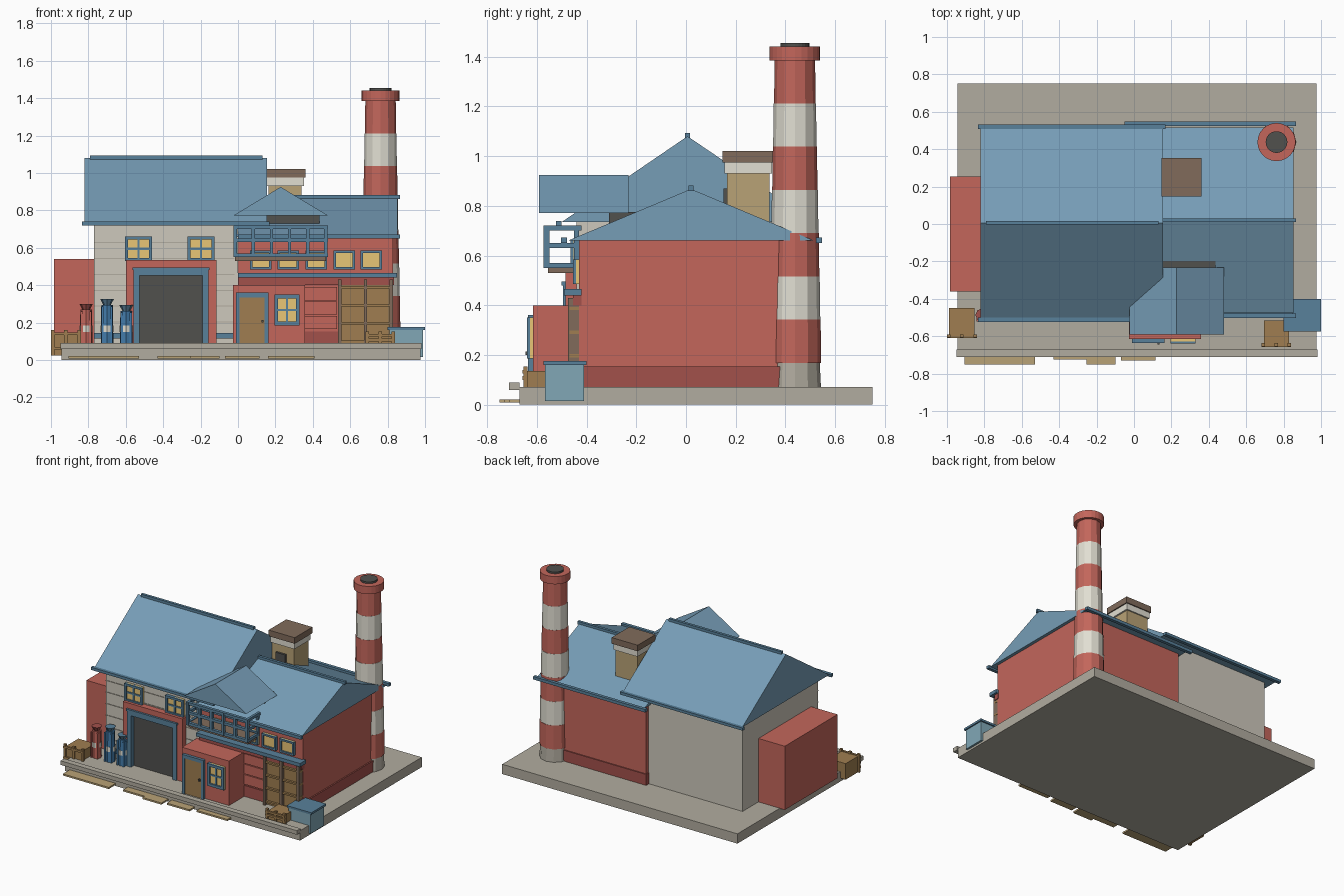
import bpy, bmesh, math

if "Cube" in bpy.data.objects:
    bpy.data.objects.remove(bpy.data.objects["Cube"])

MATS = {}
COLS = dict(blue=(0.46, 0.61, 0.71), trim=(0.35, 0.50, 0.60), red=(0.76, 0.40, 0.36),
            darkred=(0.63, 0.32, 0.30), beige=(0.80, 0.78, 0.73), white=(0.88, 0.87, 0.82),
            stone=(0.69, 0.67, 0.62), dark=(0.32, 0.32, 0.31), wood=(0.62, 0.49, 0.32),
            brown=(0.50, 0.42, 0.36), tan=(0.72, 0.63, 0.46), glass=(0.91, 0.77, 0.46),
            lightblue=(0.50, 0.65, 0.71), bottle=(0.27, 0.48, 0.66))


def mat(key):
    if key not in MATS:
        m = bpy.data.materials.new(key)
        m.diffuse_color = tuple(c ** 2.2 for c in COLS[key]) + (1,)
        m.use_nodes = True
        m.node_tree.nodes["Principled BSDF"].inputs["Base Color"].default_value = m.diffuse_color
        MATS[key] = m
    return MATS[key]


def mesh(name, bm, key):
    bmesh.ops.recalc_face_normals(bm, faces=bm.faces)
    me = bpy.data.meshes.new(name)
    bm.to_mesh(me)
    bm.free()
    me.materials.append(mat(key))
    ob = bpy.data.objects.new(name, me)
    bpy.context.collection.objects.link(ob)
    return ob


def box(name, x0, x1, y0, y1, z0, z1, key):
    bm = bmesh.new()
    bmesh.ops.create_cube(bm, size=1)
    for v in bm.verts:
        v.co = (x1 if v.co.x > 0 else x0, y1 if v.co.y > 0 else y0, z1 if v.co.z > 0 else z0)
    return mesh(name, bm, key)


def prism(name, profile, a, b, axis, key):
    """Extrude a (u, z) profile from a to b along x or y."""
    bm = bmesh.new()
    put = (lambda u, z, t: (t, u, z)) if axis == 'x' else (lambda u, z, t: (u, t, z))
    rings = [[bm.verts.new(put(u, z, t)) for u, z in profile] for t in (a, b)]
    n = len(profile)
    for r in rings:
        bm.faces.new(r)
    for i in range(n):
        j = (i + 1) % n
        bm.faces.new((rings[0][i], rings[0][j], rings[1][j], rings[1][i]))
    return mesh(name, bm, key)


def cone(name, x, y, z0, z1, r0, r1, key, n=12):
    bm = bmesh.new()
    bmesh.ops.create_cone(bm, cap_ends=True, segments=n, radius1=r0, radius2=r1, depth=z1 - z0)
    bmesh.ops.translate(bm, verts=bm.verts, vec=(x, y, (z0 + z1) / 2))
    return mesh(name, bm, key)


def window(name, x0, x1, z0, z1, y, w=0.016, cross=True):
    """Blue frame with lit panes, mounted on a front wall at y."""
    box(name + "_glass", x0, x1, y - 0.012, y + 0.01, z0, z1, 'glass')
    for s, (a, b) in enumerate(((x0, x0 + w), (x1 - w, x1))):
        box(f"{name}_jamb_{s}", a, b, y - 0.024, y, z0, z1, 'trim')
    for s, (a, b) in enumerate(((z0, z0 + w), (z1 - w, z1))):
        box(f"{name}_sill_{s}", x0, x1, y - 0.024, y, a, b, 'trim')
    if cross:
        cx, cz = (x0 + x1) / 2, (z0 + z1) / 2
        box(name + "_mullion", cx - .006, cx + .006, y - 0.019, y, z0, z1, 'trim')
        box(name + "_bar", x0, x1, y - 0.019, y, cz - .006, cz + .006, 'trim')


def crate(name, x0, x1, y0, y1, z0, z1):
    box(name, x0 + .012, x1 - .012, y0 + .012, y1, z0, z1 - .012, 'wood')
    for i in range(3):
        x = x0 + (x1 - x0 - .018) * i / 2
        box(f"{name}_post_{i}", x, x + .018, y0 + .003, y0 + .02, z0, z1 + .006, 'wood')
    for i, z in enumerate((z0 + .03, z1 - .022)):
        box(f"{name}_slat_{i}", x0, x1, y0, y0 + .015, z, z + .015, 'wood')


# Base slab, curb and stepping stones
box("base_slab", -.945, .975, -.67, .75, 0, .072, 'stone')
box("front_curb", -.95, .98, -.712, -.67, .06, .09, 'stone')
for i, (a, b, y) in enumerate(((-.905, -.53, -.75), (-.43, -.255, -.725), (-.255, -.10, -.75),
                               (-.07, .115, -.73), (.16, .41, -.71))):
    box(f"stepping_stone_{i}", a, b, y, -.6, .008, .02, 'tan')

# Hall with gabled roof
box("hall_walls", -.77, 0, -.44, .44, .07, .735, 'beige')
prism("hall_roof", [(-.5, .735), (.515, .735), (.006, 1.08)], -.82, .155, 'x', 'blue')
box("hall_ridge", -.79, .13, -.004, .016, 1.07, 1.093, 'trim')
for n, y in (("front", -.512), ("back", .52)):
    box(f"hall_eave_{n}", -.835, .168, y - .012, y + .012, .72, .74, 'trim')
for i in range(6):
    box(f"hall_siding_{i}", -.77, -.02, -.444, -.43, .2 + i * .085, .205 + i * .085, 'stone')
box("hall_skirting", -.77, -.02, -.455, -.43, .115, .145, 'trim')
for i, x in enumerate((-.605, -.27)):
    window(f"hall_window_{i}", x, x + .145, .53, .66, -.44)

# Large hall door with red surround and blue frame
for i, (a, b) in enumerate(((-.60, -.555), (-.16, -.115))):
    box(f"door_surround_side_{i}", a, b, -.485, -.43, .07, .535, 'red')
box("door_surround_top", -.60, -.115, -.485, -.43, .485, .535, 'red')
for i, x in enumerate((-.56, -.19)):
    box(f"door_frame_side_{i}", x, x + .033, -.495, -.43, .07, .485, 'trim')
box("door_frame_top", -.56, -.157, -.495, -.43, .452, .485, 'trim')
box("door_lintel", -.565, -.152, -.5, -.44, .48, .495, 'trim')
box("hall_door", -.53, -.19, -.46, -.43, .07, .455, 'dark')

# Side annex
box("side_annex", -.985, -.76, -.36, .255, .07, .54, 'red')

# Wing with gabled roof
box("wing_walls", 0, .83, -.43, .465, .07, .665, 'red')
box("wing_plinth", -.006, .84, -.437, .473, .07, .153, 'darkred')
prism("wing_roof", [(-.475, .66), (.515, .66), (.02, .868)], -.02, .853, 'x', 'blue')
box("wing_ridge", .0, .865, .01, .03, .86, .882, 'trim')
for n, a, y in (("front", 0, -.49), ("back", -.05, .535)):
    box(f"wing_eave_{n}", a, .865, y - .012, y + .012, .65, .672, 'trim')
box("belt_canopy", 0, .85, -.49, -.42, .44, .466, 'trim')
box("belt_band", 0, .835, -.455, -.42, .40, .44, 'darkred')
for i, x in enumerate((.065, .21, .36, .51, .655)):
    window(f"wing_window_{i}", x, x + .115, .485, .585, -.43, .013, False)
for i in range(3):
    box(f"wing_board_{i}", .355, .53, -.442, -.42, .165 + i * .077, .236 + i * .077, 'red')

# Wooden gate
box("gate_panel", .54, .825, -.452, -.42, .07, .4, 'wood')
for i in range(3):
    x = .535 + i * .138
    box(f"gate_post_{i}", x, x + .018, -.475, -.43, .07, .43, 'brown')
for i, z in enumerate((.09, .19, .285, .38)):
    box(f"gate_rail_{i}", .535, .83, -.468, -.43, z, z + .013, 'wood')

# Entry porch with door and window
box("entry_block", -.027, .357, -.615, -.42, .07, .4, 'red')
box("entry_door", .005, .148, -.63, -.6, .07, .335, 'wood')
for i, x in enumerate((-.012, .143)):
    box(f"entry_door_jamb_{i}", x, x + .02, -.636, -.6, .07, .36, 'trim')
box("entry_door_head", -.012, .163, -.636, -.6, .335, .36, 'trim')
box("entry_door_handle", .125, .137, -.645, -.625, .2, .215, 'dark')
window("entry_window", .195, .33, .185, .35, -.615, .02)

# Balcony
box("balcony_floor", -.015, .47, -.555, -.42, .53, .565, 'brown')
for i, z in enumerate((.55, .63, .7)):
    box(f"balcony_front_rail_{i}", -.025, .48, -.572, -.55, z, z + .02, 'trim')
    for s, x in enumerate((-.025, .46)):
        box(f"balcony_side_rail_{i}_{s}", x, x + .018, -.56, -.42, z, z + .02, 'trim')
for i in range(6):
    x = -.023 + i * .0965
    box(f"balcony_post_{i}", x, x + .018, -.574, -.55, .55, .72, 'trim')
for s, x in enumerate((-.023, .46)):
    box(f"balcony_rear_post_{s}", x, x + .018, -.45, -.43, .55, .72, 'trim')

# Dormer over the balcony
box("dormer_body", .02, .435, -.31, -.1, .6, .776, 'dark')
prism("dormer_roof", [(-.025, .772), (.482, .772), (.228, .925)], -.592, -.232, 'y', 'blue')

# Square roof stack
box("roof_stack", .163, .34, .165, .335, .7, .94, 'tan')
box("roof_stack_collar", .155, .352, .155, .345, .93, .978, 'white')
box("roof_stack_cap", .147, .36, .147, .353, .975, 1.02, 'brown')
box("roof_stack_vent", .2, .28, .15, .17, .8, .87, 'dark')

# Striped chimney
cx, cy = .762, .438
cone("chimney_foot", cx, cy, .07, .17, .105, .1, 'stone')
for i in range(7):
    z = .168 + i * .174
    r = .106 - i * .0037
    cone(f"chimney_band_{i}", cx, cy, z, z + .174, r, r - .0025, 'white' if i % 2 else 'red')
cone("chimney_rim", cx, cy, 1.385, 1.442, .102, .102, 'red', 24)
cone("chimney_mouth", cx, cy, 1.43, 1.455, .058, .058, 'dark', 24)

# Bottle-like tanks beside the hall door
for i, (x, h, k) in enumerate(((-.812, .30, 'red'), (-.70, .325, 'bottle'), (-.598, .293, 'bottle'))):
    y = -.487
    cone(f"tank_body_{i}", x, y, .07, h - .03, .034, .031, k, 8)
    cone(f"tank_band_{i}", x, y, .15, .185, .035, .035, 'white', 8)
    cone(f"tank_funnel_{i}", x, y, h - .035, h, .018, .036, 'darkred' if k == 'red' else 'trim', 8)
    for s in (-1, 1):
        box(f"tank_rib_{i}_{s}", x + s * .024 - .006, x + s * .024 + .006, y - .033, y, .07, h - .04, k)

# Crates and blue bin
crate("left_crate", -1.0, -.84, -.61, -.45, .025, .155)
crate("right_crate", .682, .84, -.657, -.515, .07, .147)
box("bin", .81, .99, -.567, -.41, .015, .163, 'lightblue')
box("bin_lid", .8, 1.0, -.574, -.4, .16, .175, 'trim')
